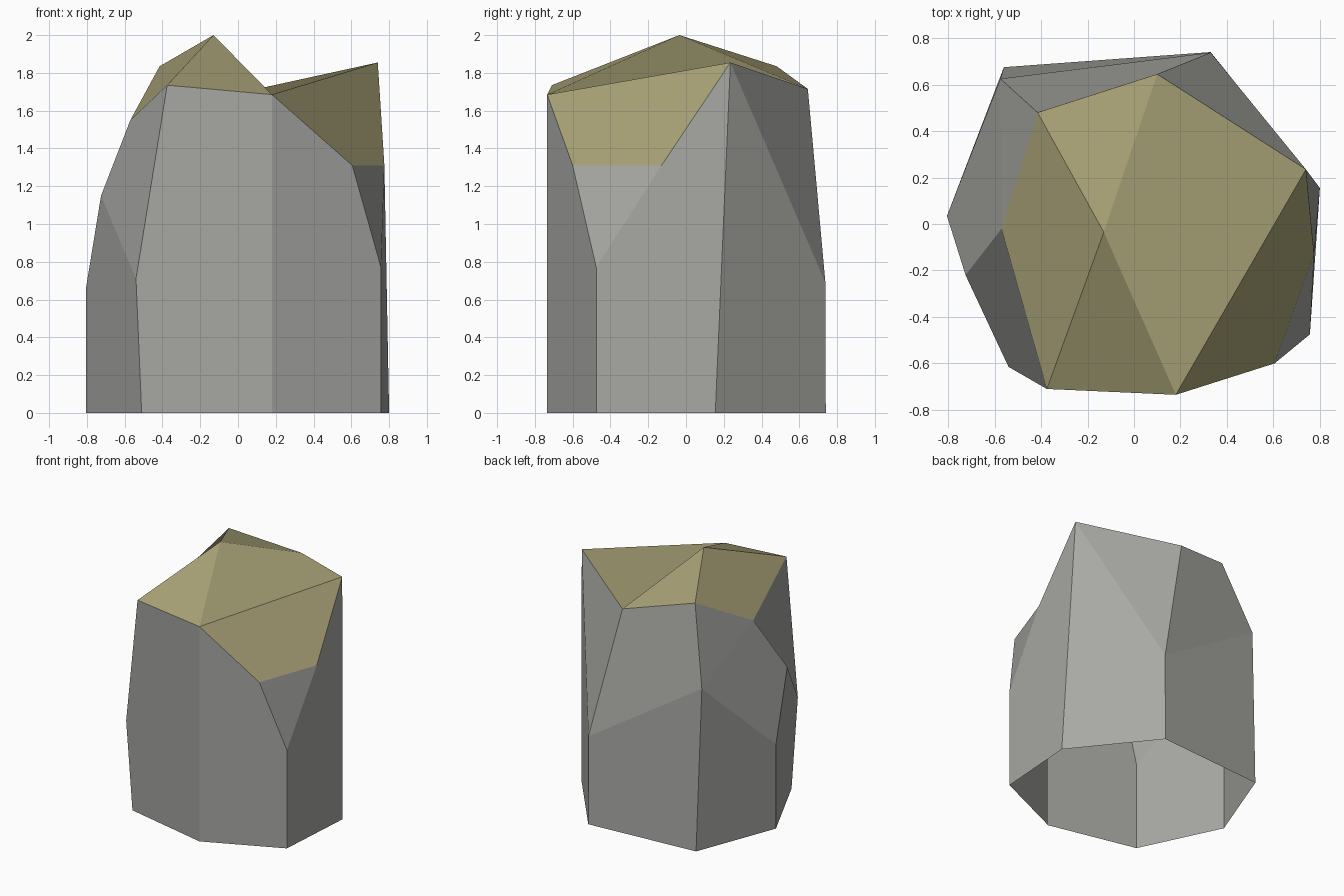
import bpy
import bmesh

if "Cube" in bpy.data.objects:
    bpy.data.objects.remove(bpy.data.objects["Cube"])


def make_material(name, rgb):
    mat = bpy.data.materials.new(name)
    mat.diffuse_color = (*rgb, 1.0)
    mat.use_nodes = True
    mat.node_tree.nodes["Principled BSDF"].inputs["Base Color"].default_value = mat.diffuse_color
    return mat


stone = make_material("grey stone", (0.39, 0.39, 0.37))
moss = make_material("olive moss", (0.39, 0.355, 0.18))

# Corners of the chiselled boulder: seven-sided plan, worn shoulders, one peak
plan = {  # base corner: x, y
    "a": (-0.805, 0.035), "b": (-0.51, -0.58), "c": (0.18, -0.735),
    "d": (0.757, -0.475), "e": (0.80, 0.155), "f": (0.33, 0.74),
    "g": (-0.56, 0.675),
}
corners = {k: (x, y, 0.0) for k, (x, y) in plan.items()}
corners.update({
    # mid-height breaks
    "A": (-0.805, 0.035, 0.66), "B": (-0.54, -0.615, 0.71),
    "D": (0.757, -0.475, 0.77), "F": (0.33, 0.738, 0.69),
    "G": (-0.575, 0.625, 1.26), "K": (-0.725, -0.22, 1.15),
    # shoulder chip on the right
    "L": (0.605, -0.60, 1.31), "M": (0.775, -0.13, 1.31),
    # top rim and peak
    "S": (-0.375, -0.71, 1.735), "C": (0.18, -0.735, 1.685),
    "E": (0.74, 0.235, 1.855), "H": (0.10, 0.645, 1.715),
    "I": (-0.415, 0.48, 1.835), "J": (-0.57, -0.02, 1.55),
    "P": (-0.13, -0.035, 2.0),
})

# Facets, each spelled by its corners counter-clockwise from outside
stone_facets = ("bcCSB cdDLC deEMD efFE fgGF gaAG abBKA "
                "DML EFH FGIH GJI GAKJ JKBS").split()
moss_facets = "CLME JSPI SCP IPH HPCE".split()

# Boulder with an open underside
bm = bmesh.new()
verts = {k: bm.verts.new(co) for k, co in corners.items()}
for slot, facets in enumerate((stone_facets, moss_facets)):
    for facet in facets:
        face = bm.faces.new([verts[k] for k in facet])
        face.material_index = slot
        face.smooth = False

mesh = bpy.data.meshes.new("mossy_boulder")
bm.to_mesh(mesh)
bm.free()
mesh.materials.append(stone)
mesh.materials.append(moss)
boulder = bpy.data.objects.new("mossy_boulder", mesh)
bpy.context.collection.objects.link(boulder)
